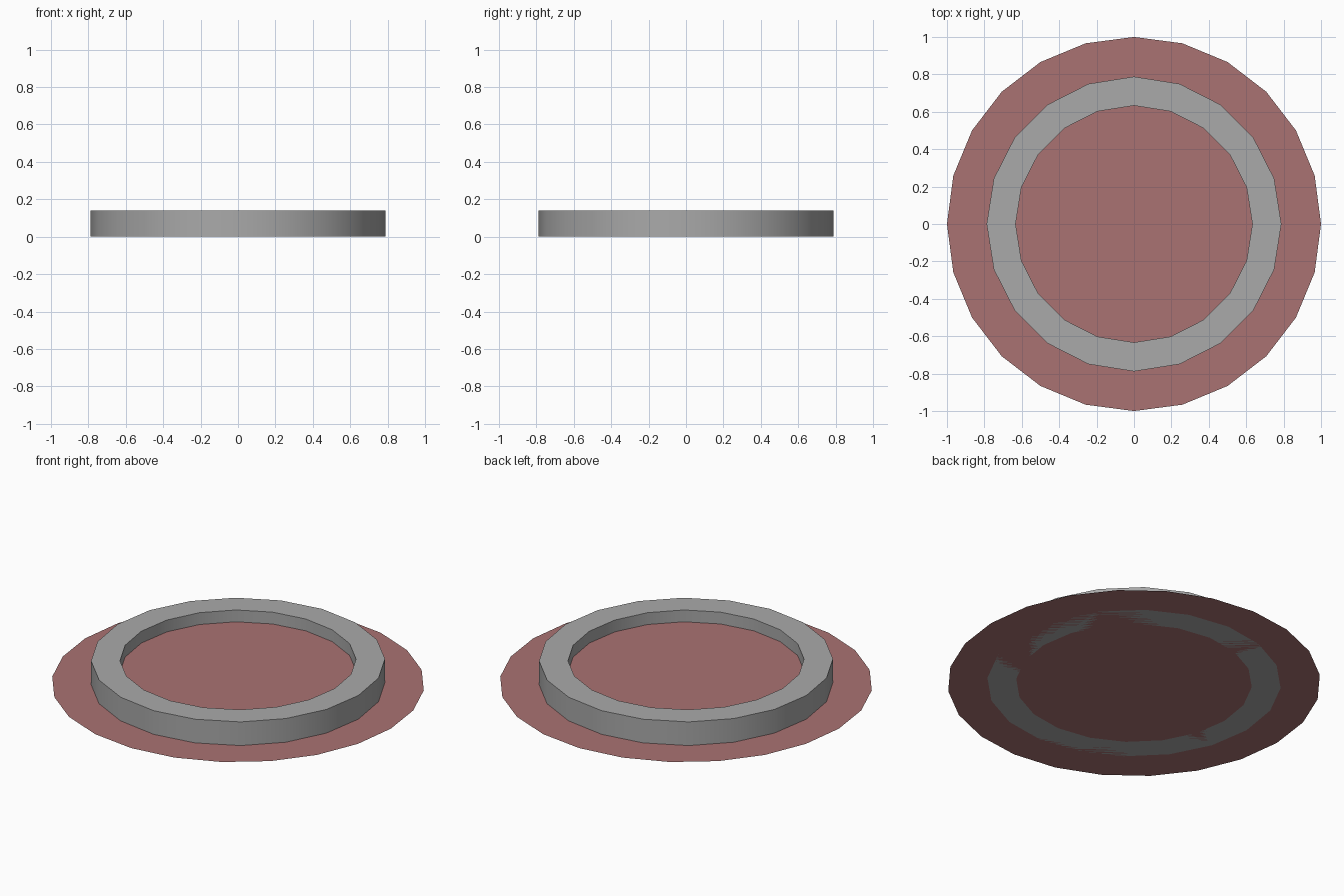
import bpy, bmesh
from math import sin, cos, pi

if "Cube" in bpy.data.objects:
    bpy.data.objects.remove(bpy.data.objects["Cube"])


def material(name, color):
    mat = bpy.data.materials.new(name)
    mat.diffuse_color = (*color, 1)
    mat.use_nodes = True
    mat.node_tree.nodes["Principled BSDF"].inputs["Base Color"].default_value = mat.diffuse_color
    return mat


def add_object(name, bm, mat):
    mesh = bpy.data.meshes.new(name)
    bm.to_mesh(mesh)
    bm.free()
    mesh.materials.append(mat)
    obj = bpy.data.objects.new(name, mesh)
    bpy.context.collection.objects.link(obj)
    return obj


def flat_disc(name, sides, radius, z, mat):
    bm = bmesh.new()
    ring = [bm.verts.new((radius * cos(2 * pi * i / sides),
                          radius * sin(2 * pi * i / sides), z)) for i in range(sides)]
    bm.faces.new(ring)
    return add_object(name, bm, mat)


red = material("dusty_red", (0.4, 0.17, 0.17))
grey = material("dark_grey", (0.4, 0.4, 0.4))
SIDES, INNER, OUTER, HEIGHT, FLOOR = 20, 0.633, 0.788, 0.14, 0.07

# flat round base sheet, and the raised floor inside the ring
flat_disc("base_disc", 24, 1.0, 0, red)
flat_disc("inner_floor", SIDES, INNER, FLOOR, red)

# raised ring: rectangular section swept round 20 sides
section = [(INNER, 0), (OUTER, 0), (OUTER, HEIGHT), (INNER, HEIGHT)]
bm = bmesh.new()
loops = []
for i in range(SIDES):
    a = 2 * pi * i / SIDES
    loops.append([bm.verts.new((r * cos(a), r * sin(a), z)) for r, z in section])
for i in range(SIDES):
    p, q = loops[i], loops[(i + 1) % SIDES]
    for j in range(4):
        k = (j + 1) % 4
        bm.faces.new((p[j], q[j], q[k], p[k]))
bmesh.ops.recalc_face_normals(bm, faces=bm.faces)
ring = add_object("raised_ring", bm, grey)

# smooth walls with crisp rims
bpy.ops.object.select_all(action='DESELECT')
ring.select_set(True)
bpy.context.view_layer.objects.active = ring
bpy.ops.object.shade_smooth_by_angle(angle=pi / 6)
